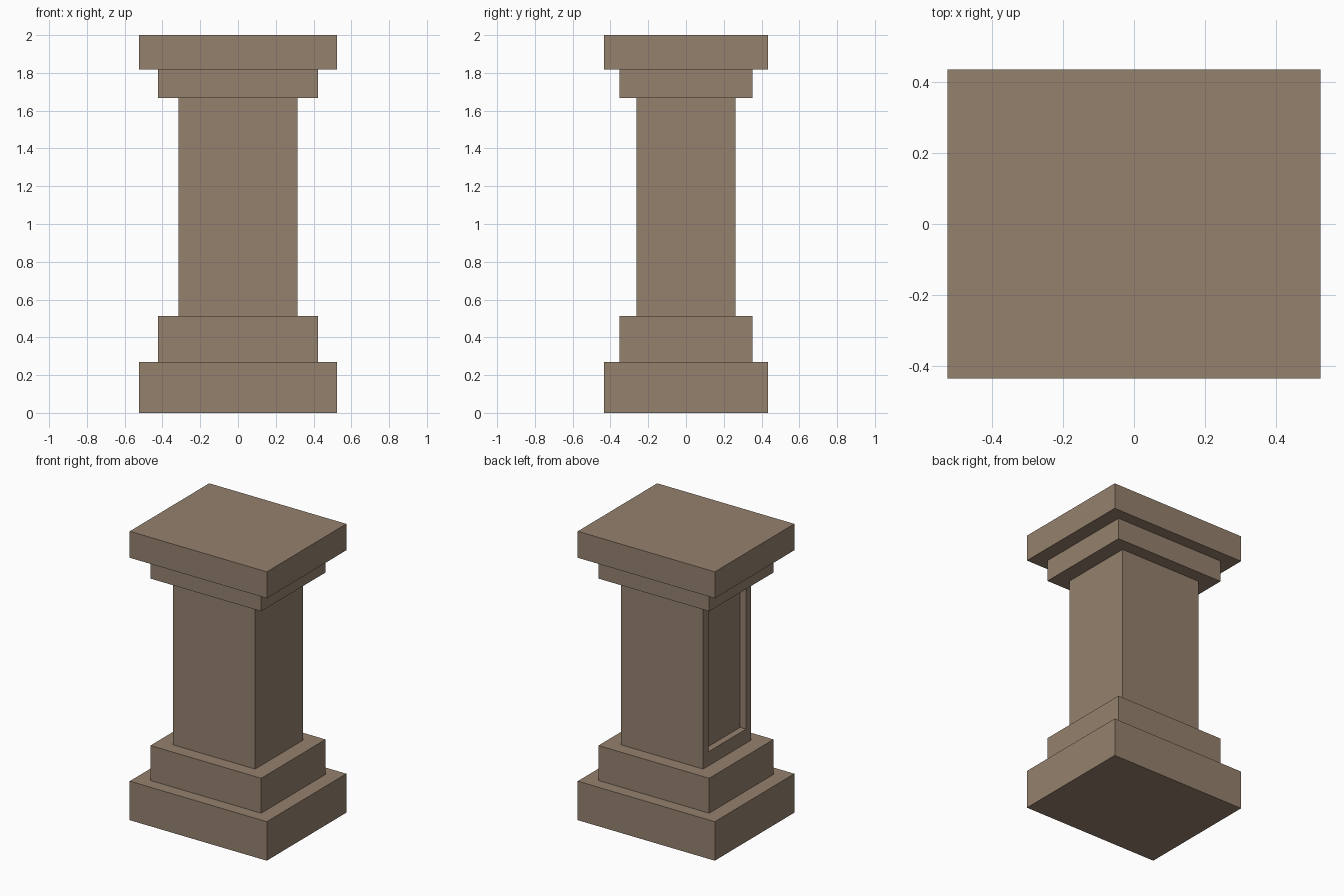
import bpy, bmesh
from mathutils import Vector

if "Cube" in bpy.data.objects:
    bpy.data.objects.remove(bpy.data.objects["Cube"])

stone = bpy.data.materials.new("warm brown stone")
stone.diffuse_color = (0.30, 0.22, 0.155, 1)
stone.use_nodes = True
stone.node_tree.nodes["Principled BSDF"].inputs["Base Color"].default_value = stone.diffuse_color


def block(name, hx, hy, z0, z1, edit=None):
    """Box centred on the z axis, with an optional bmesh edit."""
    bm = bmesh.new()
    bmesh.ops.create_cube(bm, size=2)
    for v in bm.verts:
        v.co = Vector((v.co.x * hx, v.co.y * hy, z0 if v.co.z < 0 else z1))
    bm.normal_update()
    if edit:
        edit(bm)
    me = bpy.data.meshes.new(name)
    bm.to_mesh(me)
    bm.free()
    me.materials.append(stone)
    ob = bpy.data.objects.new(name, me)
    bpy.context.collection.objects.link(ob)
    return ob


def left_panel(bm):
    """Sink a rectangular panel into the left (-x) face."""
    face = next(f for f in bm.faces if f.normal.x < -0.9)
    bmesh.ops.inset_individual(bm, faces=[face], thickness=0.05)
    mid = face.calc_center_median()
    for v in face.verts:
        v.co.y = 0.206 if v.co.y > 0 else -0.206
        v.co.z = 1.58 if v.co.z > mid.z else 0.61
    bmesh.ops.inset_individual(bm, faces=[face], thickness=0)
    for v in face.verts:
        v.co.x += 0.045


# plinth, shaft and capital, bottom to top
block("plinth_lower", 0.525, 0.435, 0.0, 0.27)
block("plinth_upper", 0.424, 0.352, 0.27, 0.512)
block("shaft", 0.315, 0.262, 0.512, 1.668, left_panel)
block("capital_lower", 0.424, 0.352, 1.668, 1.817)
block("capital_upper", 0.525, 0.435, 1.817, 2.0)
